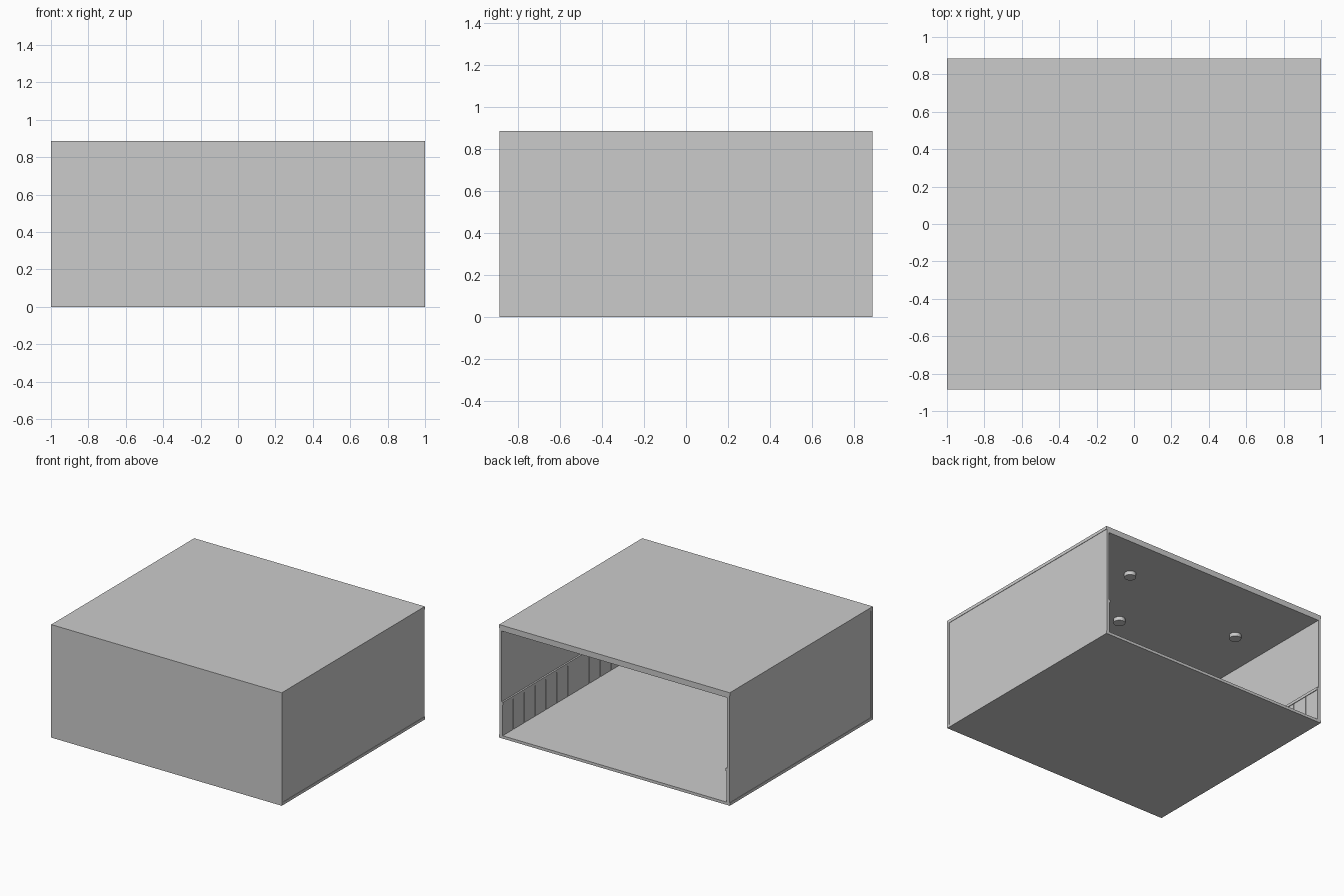
import bpy
import bmesh
import math
from mathutils import Matrix

if "Cube" in bpy.data.objects:
    bpy.data.objects.remove(bpy.data.objects["Cube"])

grey = bpy.data.materials.new("light grey")
grey.diffuse_color = (0.6, 0.6, 0.6, 1)
grey.use_nodes = True
grey.node_tree.nodes["Principled BSDF"].inputs["Base Color"].default_value = grey.diffuse_color

W, D, H = 1.0, 0.886, 0.886      # half width, half depth, height
T = 0.022                        # wall thickness
ROOF = 0.025                     # roof slab thickness
INSET = 0.003                    # side walls sit just inside the roof edge
RAIL_Z = 0.265                   # top of the wall boards
BOARD = 0.008                    # board relief


def make(name, bm):
    mesh = bpy.data.meshes.new(name)
    bm.to_mesh(mesh)
    bm.free()
    mesh.materials.append(grey)
    obj = bpy.data.objects.new(name, mesh)
    bpy.context.collection.objects.link(obj)
    return obj


def add_box(bm, x0, x1, y0, y1, z0, z1):
    m = Matrix.Translation(((x0 + x1) / 2, (y0 + y1) / 2, (z0 + z1) / 2))
    m = m @ Matrix.Diagonal((abs(x1 - x0), abs(y1 - y0), abs(z1 - z0), 1))
    bmesh.ops.create_cube(bm, size=1, matrix=m)


def box(name, *dims):
    bm = bmesh.new()
    add_box(bm, *dims)
    return make(name, bm)


# Shell, open at the back
box("floor", -W, W, -D, D, 0, T)
box("roof", -W, W, -D, D, H - ROOF, H)
box("ceiling", -W + T, W - T, -D + T, D, H - ROOF - 0.02, H - ROOF)
box("front_wall", -W, W, -D, -D + T, T, H - ROOF)

# Side walls with vertical boards and a rail
n_side = 13
pitch = (2 * D - T) / n_side
for side, s in (("left", -1), ("right", 1)):
    box(side + "_wall", s * (W - T), s * (W - INSET), -D + T, D, T, H - ROOF)
    bm = bmesh.new()
    for i in range(n_side):
        y = D - i * pitch
        add_box(bm, s * (W - T), s * (W - T - BOARD),
                y - pitch + 0.005, y, T, RAIL_Z)
    make(side + "_boards", bm)
    box(side + "_rail", s * (W - T), s * (W - T - 0.013),
        -D + T, D, RAIL_Z, RAIL_Z + 0.022)

# Boards and rail along the inside of the front wall
bm = bmesh.new()
inner = W - T - BOARD
n_front = 14
pitch = 2 * inner / n_front
for i in range(n_front):
    x = -inner + i * pitch
    add_box(bm, x, x + pitch - 0.005, -D + T, -D + T + BOARD, T, RAIL_Z)
make("front_boards", bm)
box("front_rail", -W + T, W - T, -D + T, -D + T + 0.013, RAIL_Z, RAIL_Z + 0.022)

# Round ceiling lights
z_ceiling = H - ROOF - 0.02
for i, (x, y) in enumerate(((0.48, 0.53), (0.12, -0.02), (-0.66, 0.34))):
    bm = bmesh.new()
    bmesh.ops.create_cone(bm, cap_ends=True, segments=32, radius1=0.043,
                          radius2=0.043, depth=0.03,
                          matrix=Matrix.Translation((x, y, z_ceiling - 0.015)))
    lamp = make("ceiling_light_%d" % (i + 1), bm)
    bpy.ops.object.select_all(action='DESELECT')
    lamp.select_set(True)
    bpy.context.view_layer.objects.active = lamp
    bpy.ops.object.shade_smooth_by_angle(angle=math.radians(30))
